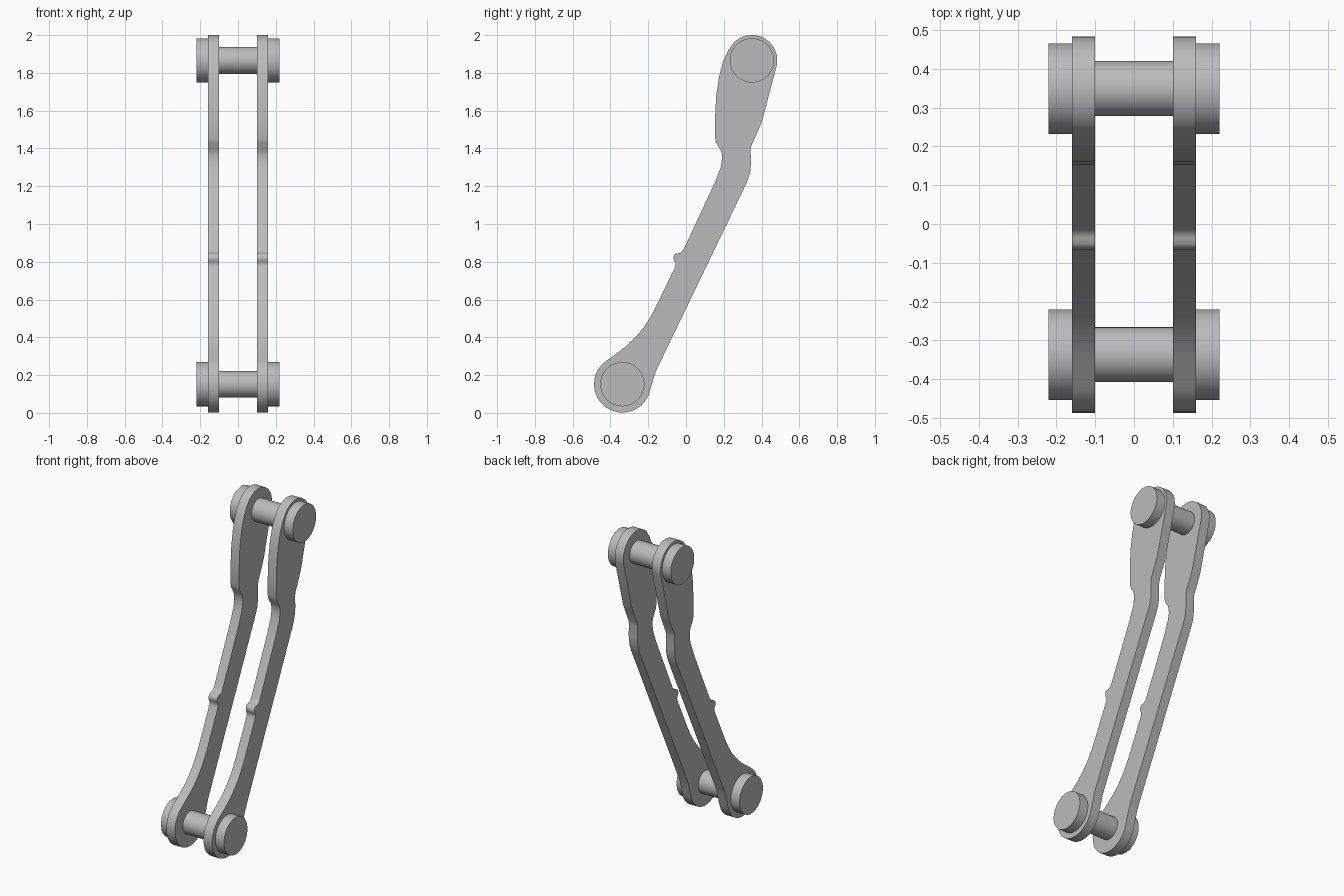
import bpy, bmesh, math
from mathutils import Matrix

cube = bpy.data.objects.get("Cube")
if cube:
    bpy.data.objects.remove(cube, do_unlink=True)

steel = bpy.data.materials.new("grey_steel")
steel.use_nodes = True
steel.diffuse_color = (0.5, 0.5, 0.5, 1)
steel.node_tree.nodes["Principled BSDF"].inputs["Base Color"].default_value = (0.5, 0.5, 0.5, 1)

TOP, BOTTOM = (0.349, 1.866), (-0.337, 0.152)   # pin centres (y, z)


def arc(center, radius, start, end, steps=28):
    angles = [math.radians(start + (end - start) * i / steps) for i in range(steps + 1)]
    return [(center[0] + radius * math.cos(a), center[1] + radius * math.sin(a)) for a in angles]


def finish(bm, name):
    bmesh.ops.recalc_face_normals(bm, faces=bm.faces)
    mesh = bpy.data.meshes.new(name)
    bm.to_mesh(mesh)
    bm.free()
    mesh.materials.append(steel)
    obj = bpy.data.objects.new(name, mesh)
    bpy.context.collection.objects.link(obj)
    bpy.ops.object.select_all(action='DESELECT')
    obj.select_set(True)
    bpy.context.view_layer.objects.active = obj
    bpy.ops.object.shade_smooth_by_angle(angle=math.radians(35))


def cylinder(name, center, radius, x0, x1):
    bm = bmesh.new()
    place = Matrix.Translation(((x0 + x1) / 2, *center)) @ Matrix.Rotation(math.pi / 2, 4, 'Y')
    bmesh.ops.create_cone(bm, cap_ends=True, segments=48, radius1=radius, radius2=radius,
                          depth=abs(x1 - x0), matrix=place)
    finish(bm, name)


def plate(name, outline, x0, x1):
    bm = bmesh.new()
    face = bm.faces.new([bm.verts.new((x0, y, z)) for y, z in outline])
    moved = bmesh.ops.extrude_face_region(bm, geom=[face], use_keep_orig=True)["geom"]
    bmesh.ops.translate(bm, vec=(x1 - x0, 0, 0),
                        verts=[v for v in moved if isinstance(v, bmesh.types.BMVert)])
    finish(bm, name)


# Side bar outline: front edge with its waist and small nub, then the back edge
front_edge = [(0.222, 1.915), (0.196, 1.86), (0.175, 1.78), (0.160, 1.68), (0.154, 1.57),
              (0.154, 1.455), (0.160, 1.43), (0.182, 1.395), (0.190, 1.37), (0.191, 1.34),
              (0.184, 1.30), (0.153, 1.22), (-0.010, 0.87), (-0.020, 0.853), (-0.034, 0.846),
              (-0.050, 0.844), (-0.062, 0.834), (-0.066, 0.82), (-0.063, 0.805),
              (-0.056, 0.795), (-0.055, 0.78), (-0.061, 0.765), (-0.160, 0.56),
              (-0.190, 0.504), (-0.225, 0.45), (-0.265, 0.402), (-0.310, 0.357), (-0.350, 0.327)]
back_edge = [(-0.180, 0.155), (-0.165, 0.205), (-0.153, 0.235), (0.317, 1.21), (0.331, 1.243),
             (0.340, 1.28), (0.344, 1.32), (0.342, 1.395), (0.348, 1.42), (0.380, 1.49),
             (0.401, 1.54)]
outline = (arc(TOP, 0.134, -13, 138) + front_edge
           + arc(BOTTOM, 0.15, 122, 343) + back_edge)

for side, s in (("left", 1), ("right", -1)):
    plate(side + "_side_bar", outline, s * 0.10, s * 0.16)

# Cross pins with wide end caps
for level, center in (("top", TOP), ("bottom", BOTTOM)):
    cylinder(level + "_pin", center, 0.071, -0.10, 0.10)
    for side, s in (("left", 1), ("right", -1)):
        cylinder(f"{level}_{side}_pin_cap", center, 0.117, s * 0.16, s * 0.22)
